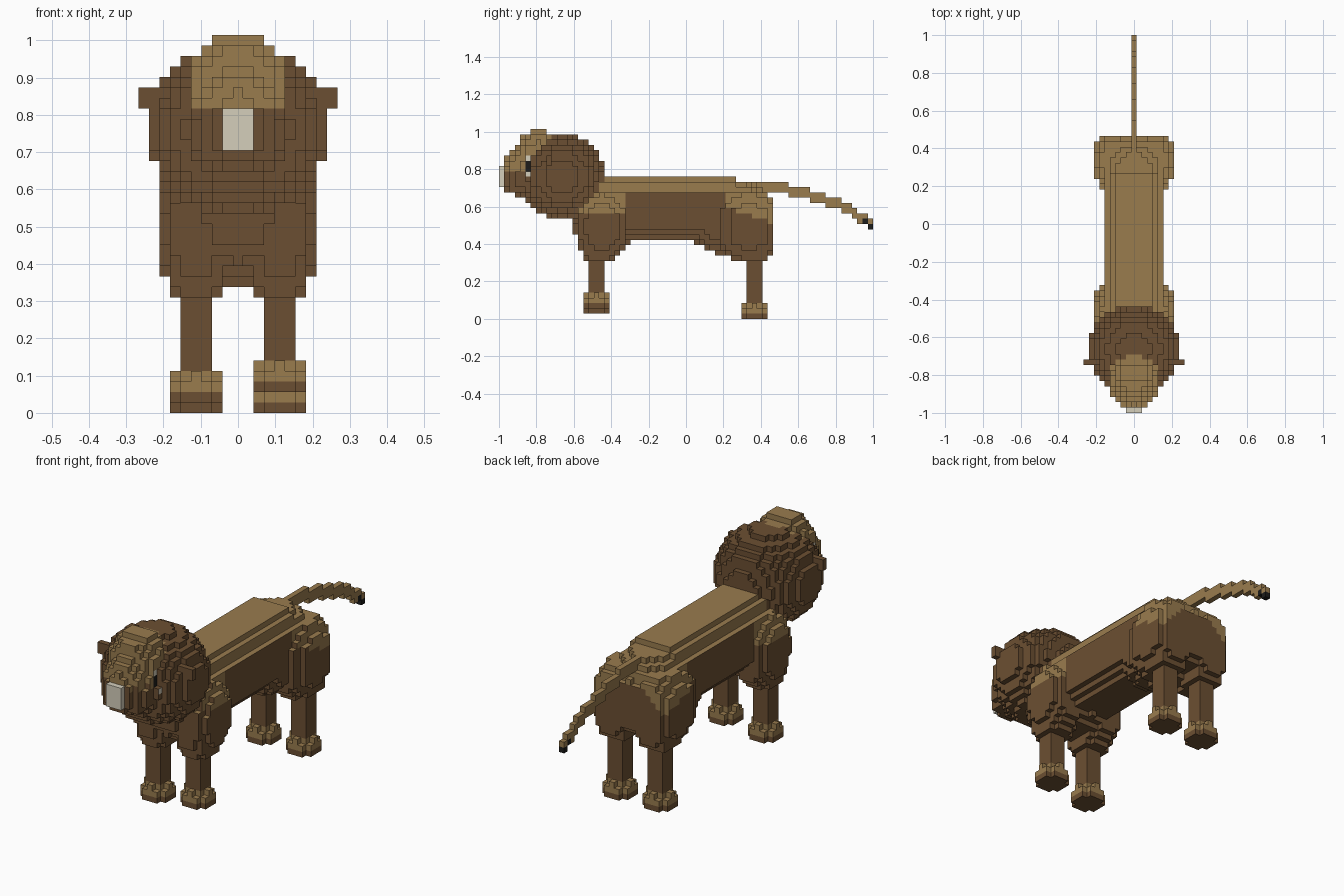
import bpy, bmesh
from mathutils import Vector

cube = bpy.data.objects.get("Cube")
if cube:
    bpy.data.objects.remove(cube, do_unlink=True)

P = 2 / 71  # block size; the animal is 71 blocks long


def material(name, rgb):
    m = bpy.data.materials.new(name)
    m.use_nodes = True
    m.diffuse_color = (*rgb, 1)
    m.node_tree.nodes["Principled BSDF"].inputs["Base Color"].default_value = (*rgb, 1)
    return m


TAN, BROWN, WHITE, BLACK = range(4)
mats = [material("tan fur", (.32, .2, .076)), material("brown fur", (.148, .078, .032)),
        material("pale grey", (.66, .62, .5)), material("black", (.012, .012, .011))]


# Block sets: first coordinate is centred on zero, the others count from nose and ground
def blob(centre, radii, power=2.0):
    lo = [int(c - r) - 1 for c, r in zip(centre, radii)]
    hi = [int(c + r) + 2 for c, r in zip(centre, radii)]
    cells = set()
    for i in range(lo[0], hi[0]):
        for j in range(lo[1], hi[1]):
            for k in range(lo[2], hi[2]):
                p = (i, j + .5, k + .5)
                if sum(abs((a - c) / r) ** power for a, c, r in zip(p, centre, radii)) <= 1:
                    cells.add((i, j, k))
    return cells


def box(x0, x1, y0, y1, z0, z1):
    return {(i, j, k) for i in range(x0, x1 + 1)
            for j in range(y0, y1 + 1) for k in range(z0, z1 + 1)}


def mirror(cells):
    return cells | {(-i, j, k) for i, j, k in cells}


def foot(c, y, z):
    # clipped square pad, three blocks high, with toe bumps on top
    pad = box(c - 2, c + 2, y - 2, y + 2, z, z + 2)
    return {(i, j, k) for i, j, k in pad
            if abs(i - c) + abs(j - y) <= (2 if k == z + 2 else 3)}


parts = {}

# Head
parts["nose"] = box(-1, 1, 0, 0, 25, 28)
parts["face"] = (blob((0, 7, 26.5), (4.4, 6.2, 3.1), 3) | blob((0, 7, 28), (4.6, 6, 5.6), 2.3)
                 | blob((0, 7.5, 30.6), (4.7, 4.5, 5.3), 2.2) | box(-2, 2, 6, 8, 33, 35))
parts["ears"] = mirror(box(8, 9, 9, 9, 29, 30))
parts["mane"] = blob((0, 12, 27), (8.5, 8, 8), 2.1)

# Tail, two blocks thick, stepping down to the tip
tail = set()
start = 48
for end, top in ((54, 26), (58, 25), (61, 24), (64, 23), (66, 22), (67, 21), (69, 20), (70, 19)):
    tail |= box(0, 0, start, end, top - 2, top - 1)
    start = end + 1
parts["tail"] = tail

# Trunk, shoulders and hips, with the rump cut flat
trunk = set()
for half, low, high in ((5, 17, 23), (4, 16, 25), (3, 15, 26)):
    trunk |= box(-half, half, 18, 44, low, high)
trunk |= blob((0, 44, 19.3), (6, 8, 7), 2.5)
trunk |= blob((0, 46, 17.5), (3, 6.2, 5), 3)
trunk |= blob((0, 20, 18.5), (6.5, 6.2, 5.9))
parts["trunk"] = trunk
parts["shoulders"] = mirror(blob((4, 19.6, 17.5), (3.7, 5, 6.8), 2.3)
                            | blob((4, 19, 15), (3, 3, 4.2), 4))
hips = blob((4, 47.5, 17.5), (3.47, 6.2, 6.8), 2.5) | blob((4, 48.5, 15), (3, 3, 4.2), 4)
parts["hips"] = mirror({c for c in hips if c[1] <= 51})

# Feet and legs; the front feet are lifted in a walk
lifts = {}
for label, y, lift in (("front_left", 18, 2), ("front_right", 18, 1),
                       ("back_left", 48, 0), ("back_right", 48, 0)):
    c = 4 if label.endswith("left") else -4
    lifts[label + "_foot"] = lift
    parts[label + "_foot"] = foot(c, y, lift)
    parts[label + "_leg"] = box(c - 1, c + 1, y - 1, y + 1, lift + 1, 15)

# Every block belongs to the first part that claims it
owner = {}
for name, cells in parts.items():
    for c in cells:
        owner.setdefault(c, name)


def colour(name, cell, n):
    i, j, k = cell
    if name == "nose":
        return WHITE
    if name == "tail":
        return BLACK if (j == 70 and k == 17) or (j == 69 and k == 18) else TAN
    if name in ("face", "mane") and n.x and j == 5 and 27 <= k <= 30:
        return BLACK if k in (28, 29) else WHITE
    if name == "face":
        return TAN if n.z > 0 or k >= (28 if n.x else 29) else BROWN
    if name in lifts:
        return TAN if n.z > 0 or (k > lifts[name] and n.z == 0) else BROWN
    if name in ("trunk", "shoulders", "hips"):
        if n.z > 0:
            return TAN if k >= 17 else BROWN
        if n.z < 0 or n.y < 0:
            return TAN if k >= 24 else BROWN
        if n.y > 0:
            return TAN if k >= (22 - i * i // 12 if j > 48 else 20) else BROWN
        if j > 42:
            return TAN if k >= 21 - (j - 42) // 3 else BROWN
        return TAN if k >= (20 if j < 24 else 24) else BROWN
    return BROWN


# Turn the exposed block faces of one part into a mesh
AXES = [Vector(v) for v in ((1, 0, 0), (0, 1, 0), (0, 0, 1))]


def build(name):
    bm = bmesh.new()
    verts = {}

    def vert(p):
        key = tuple(round(2 * a) for a in p)
        if key not in verts:
            verts[key] = bm.verts.new((p.x * P, p.y * P - 1, p.z * P))
        return verts[key]

    for cell, part in owner.items():
        if part != name:
            continue
        mid = Vector(cell) + Vector((0, .5, .5))
        for a in range(3):
            u, v = AXES[(a + 1) % 3] / 2, AXES[(a + 2) % 3] / 2
            for s in (1, -1):
                n = AXES[a] * s
                if tuple(int(q) for q in Vector(cell) + n) in owner:
                    continue
                c = mid + n / 2
                ring = [c - u - v, c + u - v, c + u + v, c - u + v][::s]
                face = bm.faces.new([vert(p) for p in ring])
                face.material_index = colour(name, cell, n)
    # merge flat runs of one colour into clean facets
    bmesh.ops.dissolve_limit(bm, angle_limit=.01, verts=bm.verts[:], edges=bm.edges[:],
                             delimit={'MATERIAL'})
    me = bpy.data.meshes.new(name)
    bm.to_mesh(me)
    bm.free()
    for m in mats:
        me.materials.append(m)
    ob = bpy.data.objects.new(name, me)
    bpy.context.collection.objects.link(ob)


for part in parts:
    build(part)
